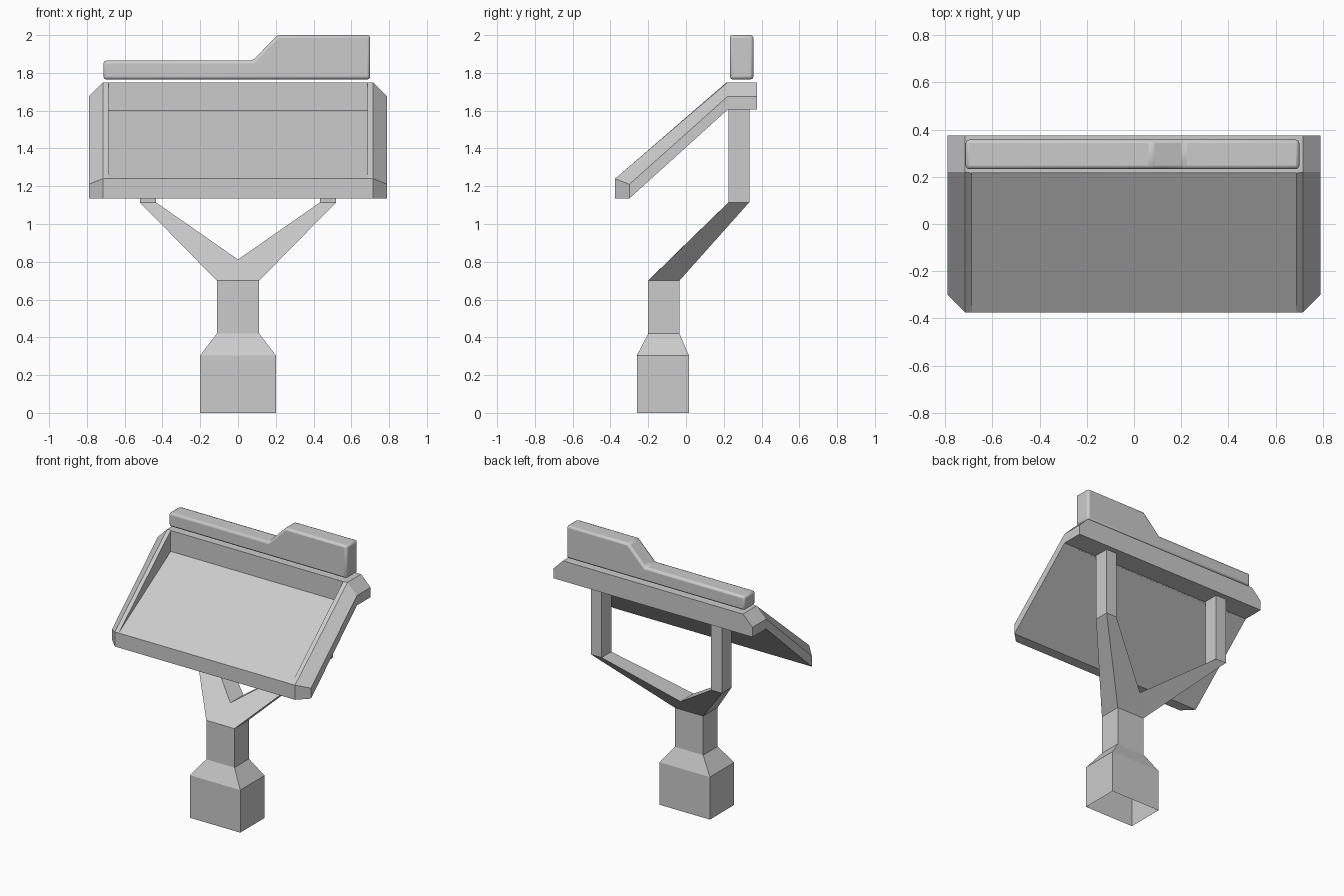
import bpy, bmesh

cube = bpy.data.objects.get("Cube")
if cube:
    bpy.data.objects.remove(cube, do_unlink=True)

grey = bpy.data.materials.new("plain grey")
grey.use_nodes = True
COLOUR = (0.6, 0.6, 0.6, 1)
grey.diffuse_color = COLOUR
grey.node_tree.nodes["Principled BSDF"].inputs["Base Color"].default_value = COLOUR


def finish(name, bm):
    bmesh.ops.remove_doubles(bm, verts=bm.verts, dist=0.0001)
    bmesh.ops.recalc_face_normals(bm, faces=bm.faces)
    mesh = bpy.data.meshes.new(name)
    bm.to_mesh(mesh)
    bm.free()
    mesh.materials.append(grey)
    obj = bpy.data.objects.new(name, mesh)
    bpy.context.collection.objects.link(obj)
    return obj


def face(bm, *points):
    bm.faces.new([bm.verts.new(p) for p in points])


def mirror(p):
    return (-p[0], p[1], p[2])


def both(bm, *points):
    """Face plus its mirror image across x = 0."""
    face(bm, *points)
    face(bm, *[mirror(p) for p in reversed(points)])


def across(bm, *points):
    """Face spanning from the points to their mirror images."""
    face(bm, *points, *[mirror(p) for p in reversed(points)])


# Forked stand: open-bottomed foot, neck, two arms and two posts
# Each row is half width, front y, back y, height
rows = [(0.2, -0.26, 0.015, 0), (0.2, -0.26, 0.015, 0.305),
        (0.112, -0.2, -0.035, 0.42), (0.112, -0.2, -0.035, 0.7),
        (0.52, 0.225, 0.335, 1.115), (0.52, 0.225, 0.335, 1.615)]
inner_rows = [(0, -0.087, 0.062, 0.812), (0.435, 0.225, 0.335, 1.115),
              (0.435, 0.225, 0.335, 1.615)]
front, back = ([(r[0], r[k], r[3]) for r in rows] for k in (1, 2))
in_front, in_back = ([(r[0], r[k], r[3]) for r in inner_rows] for k in (1, 2))

bm = bmesh.new()
for outer, inner in ((front, in_front), (back, in_back)):
    for i in range(3):
        across(bm, outer[i], outer[i + 1])
    # wedge below the crotch, then arm and post
    face(bm, outer[3], inner[0], mirror(outer[3]))
    both(bm, outer[3], outer[4], inner[1], inner[0])
    both(bm, outer[4], outer[5], inner[2], inner[1])
for a, b in ((front, back), (in_front, in_back)):
    for i in range(len(a) - 1):
        both(bm, a[i], a[i + 1], b[i + 1], b[i])
both(bm, front[5], back[5], in_back[2], in_front[2])
finish("forked_stand", bm)

# Tilted tray: chamfered rim with a wedge-shaped recess
W, R, IN = 0.79, 0.715, 0.685
lip_top, lip_low = (R, -0.375, 1.24), (R, -0.375, 1.135)
corner_top, corner_low = (W, -0.3, 1.21), (W, -0.3, 1.135)
bend_top, bend_mid, bend_low = (R, 0.22, 1.75), (W, 0.22, 1.675), (W, 0.22, 1.605)
end_top, end_mid, end_low = (R, 0.375, 1.75), (W, 0.375, 1.675), (W, 0.375, 1.605)
in_top, in_floor, in_lip = (IN, 0.215, 1.75), (IN, 0.215, 1.6), (IN, -0.37, 1.243)

bm = bmesh.new()
across(bm, lip_low, lip_top)
across(bm, lip_low, corner_low)
across(bm, corner_low, bend_low)
across(bm, bend_low, end_low)
across(bm, end_low, end_mid, end_top)
across(bm, end_top, bend_top)
across(bm, bend_top, in_top)
across(bm, in_top, in_floor)
across(bm, in_floor, in_lip)
across(bm, in_lip, lip_top)
both(bm, lip_low, corner_low, corner_top, lip_top)
both(bm, corner_low, bend_low, bend_mid, corner_top)
both(bm, bend_low, end_low, end_mid, bend_mid)
both(bm, lip_top, corner_top, bend_mid, bend_top)
both(bm, bend_top, bend_mid, end_mid, end_top)
both(bm, lip_top, bend_top, in_top, in_lip)
both(bm, in_top, in_floor, in_lip)
finish("tray", bm)

# Top bar: stepped profile with rounded edges
profile = [(-0.713, 1.765), (0.7, 1.765), (0.7, 2), (0.21, 2), (0.077, 1.865), (-0.713, 1.865)]
bm = bmesh.new()
base = bm.faces.new([bm.verts.new((x, 0.232, z)) for x, z in profile])
grown = bmesh.ops.extrude_face_region(bm, geom=[base], use_keep_orig=True)
bmesh.ops.translate(bm, vec=(0, 0.125, 0),
                    verts=[g for g in grown["geom"] if isinstance(g, bmesh.types.BMVert)])
bar = finish("top_bar", bm)
bevel = bar.modifiers.new("rounded edges", "BEVEL")
bevel.width = 0.015
bevel.segments = 2
bpy.context.view_layer.objects.active = bar
bar.select_set(True)
bpy.ops.object.shade_smooth_by_angle()
